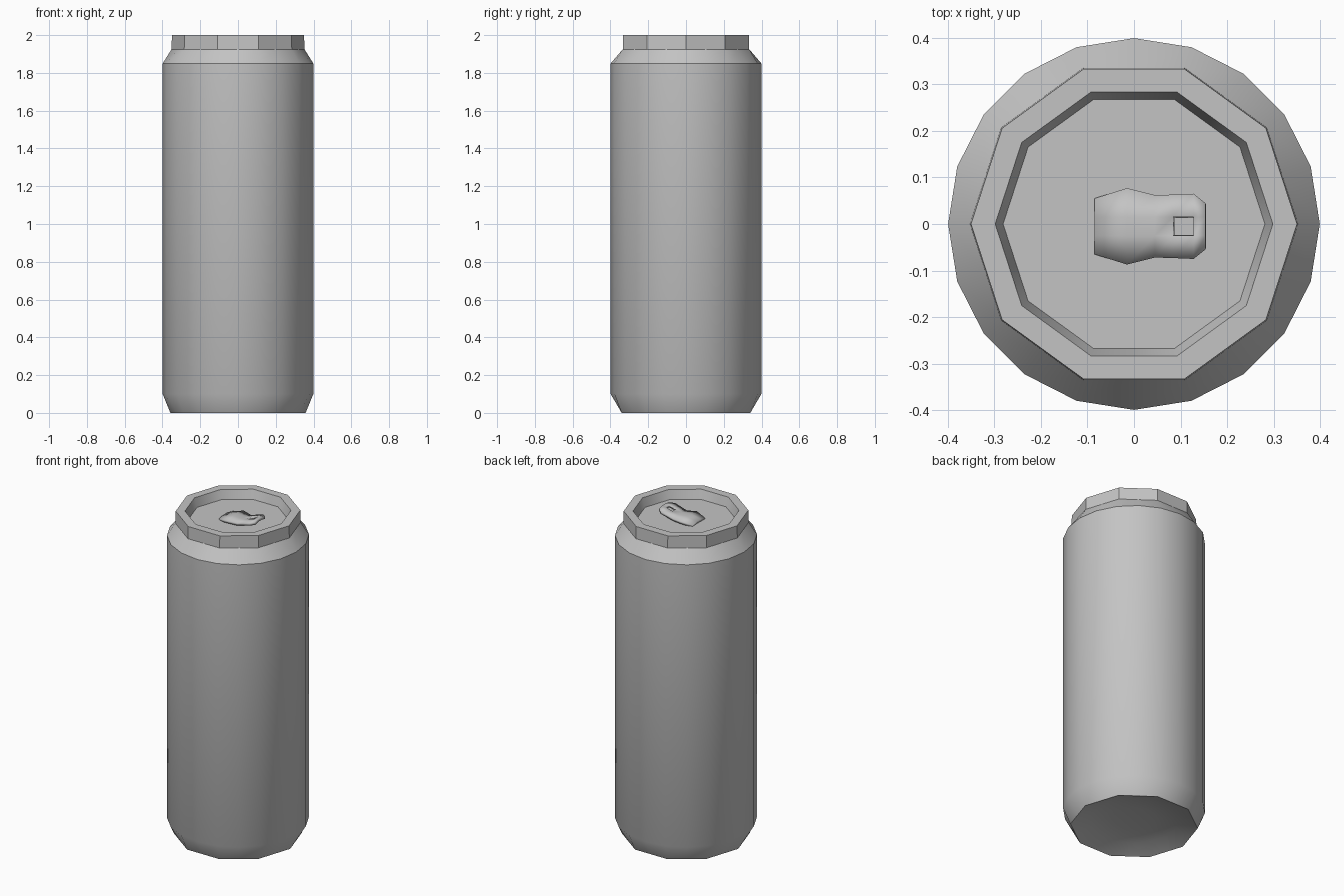
import bpy, bmesh, math

cube = bpy.data.objects.get("Cube")
if cube:
    bpy.data.objects.remove(cube, do_unlink=True)

SIDES = 20

# Single plain metal colour
metal = bpy.data.materials.new("light grey metal")
metal.use_nodes = True
grey = (0.55, 0.55, 0.55, 1)
metal.diffuse_color = grey
metal.node_tree.nodes["Principled BSDF"].inputs["Base Color"].default_value = grey


def finish(bm, name, angle):
    """Turn a bmesh into a smooth-shaded object with sharp creases."""
    bmesh.ops.recalc_face_normals(bm, faces=bm.faces)
    mesh = bpy.data.meshes.new(name)
    bm.to_mesh(mesh)
    bm.free()
    obj = bpy.data.objects.new(name, mesh)
    bpy.context.collection.objects.link(obj)
    mesh.materials.append(metal)
    bpy.ops.object.select_all(action='DESELECT')
    obj.select_set(True)
    bpy.context.view_layer.objects.active = obj
    bpy.ops.object.shade_smooth_by_angle(angle=math.radians(angle))
    return obj


def add_ring(bm, radius, z, ten_sided):
    """A ring of points; ten-sided rings keep odd points on the chords."""
    ring = []
    for i in range(SIDES):
        a = math.tau * i / SIDES
        r = radius * math.cos(math.pi / 10) if ten_sided and i % 2 else radius
        ring.append(bm.verts.new((r * math.cos(a), r * math.sin(a), z)))
    return ring


def lathe(name, profile):
    """Skin rings of (radius, height, ten_sided) and cap both ends."""
    bm = bmesh.new()
    rings = [add_ring(bm, *p) for p in profile]
    for low, high in zip(rings, rings[1:]):
        for i in range(SIDES):
            j = (i + 1) % SIDES
            bm.faces.new((low[i], low[j], high[j], high[i]))
    bm.faces.new(rings[0][::-1])
    bm.faces.new(rings[-1])
    return finish(bm, name, 35)


# Can: domed base, chamfer, wall, neck, rim and recessed lid
lathe("can_body", [
    (0.12, 0.05, False),
    (0.25, 0.035, False),
    (0.358, 0.0, True),
    (0.399, 0.1, False),
    (0.399, 1.85, False),
    (0.352, 1.925, True),
    (0.35, 2.0, True),
    (0.298, 2.0, True),
    (0.281, 1.945, True),
])

# Pull tab: rows of (x, half width, height above the lid), ring end lifted
LID = 1.945
rows = [(-0.085, 0.06, 0.015), (-0.015, 0.082, 0.03), (0.045, 0.067, 0.025),
        (0.083, 0.068, 0.036), (0.128, 0.07, 0.048), (0.153, 0.05, 0.052)]
bm = bmesh.new()
grid = []
for x, half, lift in rows:
    ys = (-half, -0.02, 0.02, half)
    grid.append([bm.verts.new((x, y - 0.005, LID + lift - 0.008 * (abs(y) > 0.03)))
                 for y in ys])
for i in range(len(grid) - 1):
    for j in range(3):
        if (i, j) != (3, 1):  # finger hole
            bm.faces.new((grid[i][j], grid[i + 1][j],
                          grid[i + 1][j + 1], grid[i][j + 1]))
tab = finish(bm, "pull_tab", 50)
thick = tab.modifiers.new("thickness", 'SOLIDIFY')
thick.thickness = 0.016
thick.offset = -1
